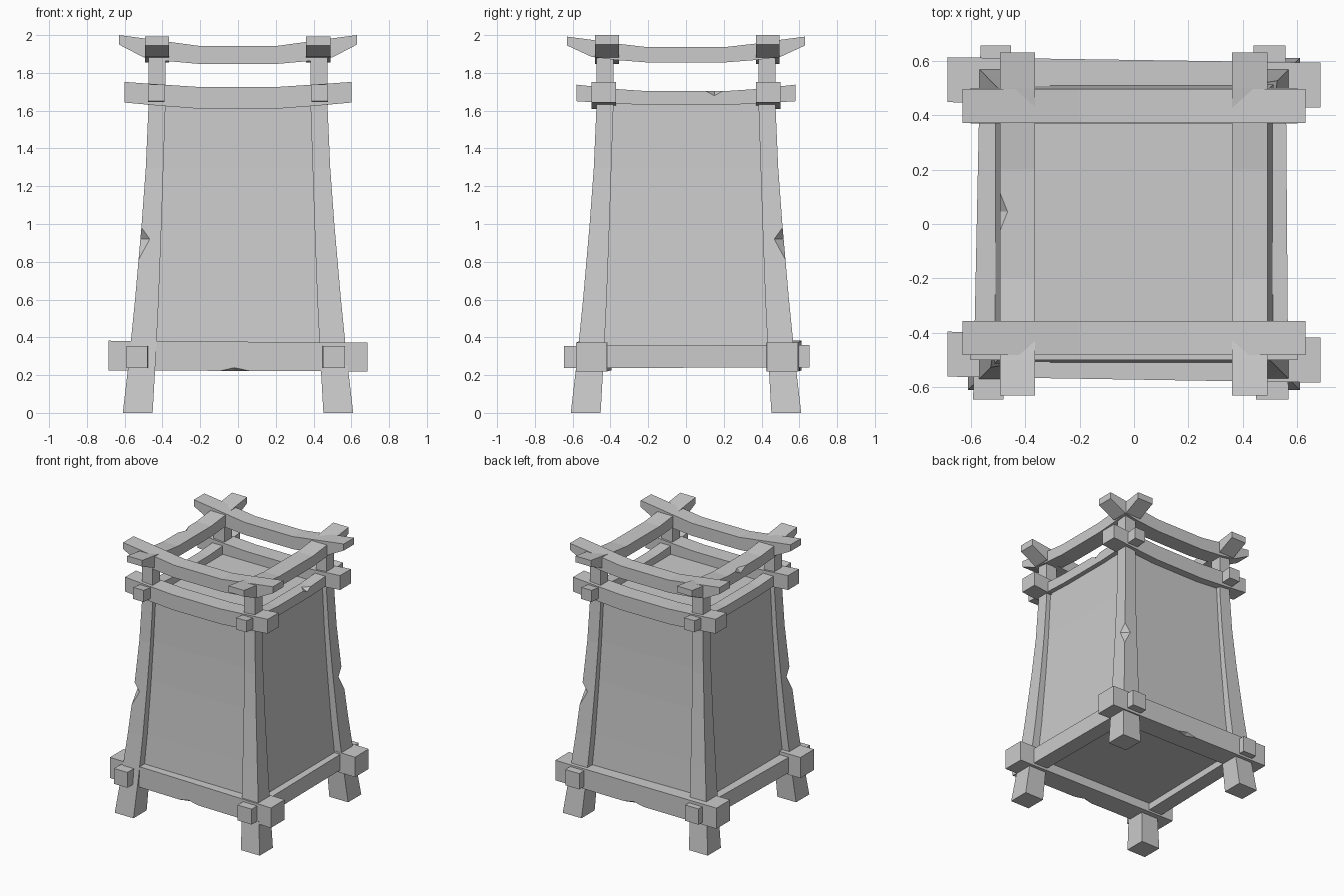
import bpy, bmesh
from math import radians
from mathutils import Vector, Euler

if "Cube" in bpy.data.objects:
    bpy.data.objects.remove(bpy.data.objects["Cube"])


def loft(name, sections):
    """Join four-cornered sections into one closed, flat-shaded solid."""
    bm = bmesh.new()
    rings = [[bm.verts.new(p) for p in s] for s in sections]
    for a, b in zip(rings, rings[1:]):
        for i in range(4):
            j = (i + 1) % 4
            bm.faces.new((a[i], a[j], b[j], b[i]))
    bm.faces.new(rings[0])
    bm.faces.new(rings[-1])
    bmesh.ops.recalc_face_normals(bm, faces=bm.faces)
    mesh = bpy.data.meshes.new(name)
    bm.to_mesh(mesh)
    bm.free()
    ob = bpy.data.objects.new(name, mesh)
    bpy.context.collection.objects.link(ob)
    return ob


def beam(name, axis, profile, width, c0, c1, shift=0.0):
    """Beam along x or y. profile: (t, bottom, top); its centre drifts from c0 to c1."""
    t0, t1 = profile[0][0], profile[-1][0]
    secs = []
    for t, lo, hi in profile:
        c = c0 + (c1 - c0) * (t - t0) / (t1 - t0)
        ring = [(c - width / 2, lo), (c + width / 2, lo), (c + width / 2, hi), (c - width / 2, hi)]
        secs.append([(t + shift, o, z) if axis == 'x' else (o, t + shift, z) for o, z in ring])
    return loft(name, secs)


def mirrored(half):
    """Mirror a half profile given from the tip to the middle."""
    return half + [(-t, lo, hi) for t, lo, hi in reversed(half)]


def chip(ob, loc, size, rot):
    """Cut a splintered nick out of a part with a hidden rotated box."""
    bm = bmesh.new()
    bmesh.ops.create_cube(bm, size=1)
    for v in bm.verts:
        v.co = Vector([a * b for a, b in zip(v.co, size)])
        v.co.rotate(Euler([radians(r) for r in rot]))
        v.co += Vector(loc)
    mesh = bpy.data.meshes.new("chip_cutter")
    bm.to_mesh(mesh)
    bm.free()
    cutter = bpy.data.objects.new("chip_cutter", mesh)
    bpy.context.collection.objects.link(cutter)
    mod = ob.modifiers.new("chip", 'BOOLEAN')
    mod.operation, mod.solver, mod.object = 'DIFFERENCE', 'EXACT', cutter
    bpy.context.view_layer.update()
    deps = bpy.context.evaluated_depsgraph_get()
    result = bpy.data.meshes.new_from_object(ob.evaluated_get(deps))
    ob.modifiers.clear()
    ob.data = result
    bpy.data.objects.remove(cutter)


def wedge(ob, tip, outward, along, depth, half):
    """V-shaped nick: apex at tip, opening outward, running across the third axis."""
    out, al = Vector(outward).normalized(), Vector(along).normalized()
    side = out.cross(al)
    tip = Vector(tip)
    k = 2.0
    tri = [tip, tip + out * depth * k + al * half * k, tip + out * depth * k - al * half * k]
    secs = [[p + side * s for p in (tri[0], tri[1], (tri[1] + tri[2]) / 2, tri[2])] for s in (-.3, .3)]
    cutter = loft("nick_cutter", secs)
    mod = ob.modifiers.new("nick", 'BOOLEAN')
    mod.operation, mod.solver, mod.object = 'DIFFERENCE', 'EXACT', cutter
    bpy.context.view_layer.update()
    deps = bpy.context.evaluated_depsgraph_get()
    result = bpy.data.meshes.new_from_object(ob.evaluated_get(deps))
    ob.modifiers.clear()
    ob.data = result
    bpy.data.objects.remove(cutter)


# Corner posts: flared square legs (height, outer edge, inner edge)
POST = [(0, .61, .452), (.3, .575, .435), (.6, .545, .42), (1.0, .51, .405),
        (1.3, .488, .395), (1.6, .475, .385), (1.9, .475, .385)]
posts = {}
for sx, nx in ((-1, "left"), (1, "right")):
    for sy, ny in ((-1, "front"), (1, "back")):
        secs = [[(sx * a, sy * b, z) for a, b in ((i, i), (o, i), (o, o), (i, o))] for z, o, i in POST]
        posts[sx, sy] = loft(f"{ny}_{nx}_post", secs)

# Nicks in the outer corners of two opposite posts
for s in (-1, 1):
    wedge(posts[s, s], (s * .492, s * .492, .92), (s, s, 0), (0, 0, 1), .038, .085)

# Closed panel body set back between the posts
BODY = [(.29, .515), (.6, .49), (1.0, .465), (1.3, .45), (1.65, .44)]
loft("panel_body", [[(-r, -r, z), (r, -r, z), (r, r, z), (-r, r, z)] for z, r in BODY])

# Lower frame
low_x = [(-.685, .225, .382), (.685, .22, .372)]
front = beam("front_lower_beam", 'x', low_x, .165, -.478, -.500)
back = beam("back_lower_beam", 'x', low_x, .165, .530, .510)
low_y = [(-.645, .238, .355), (.655, .24, .36)]
beam("left_lower_beam", 'y', low_y, .112, -.535, -.508)
beam("right_lower_beam", 'y', low_y, .118, .508, .498)

# Worn lower edges on the front and back beams
wedge(front, (-.02, -.575, .242), (0, -.7, -1), (1, 0, 0), .025, .14)
wedge(back, (.02, .605, .242), (0, .7, -1), (1, 0, 0), .025, .14)

# Upper frame, sagging slightly in the middle
up_x = mirrored([(-.6, 1.643, 1.752), (-.4, 1.625, 1.738), (-.2, 1.61, 1.725)])
up_y = mirrored([(-.58, 1.65, 1.738), (-.38, 1.638, 1.715), (-.2, 1.63, 1.703)])
beam("front_upper_beam", 'x', up_x, .13, -.435, -.435)
beam("back_upper_beam", 'x', up_x, .13, .435, .435)
beam("left_upper_beam", 'y', up_y, .088, -.432, -.432)
right = beam("right_upper_beam", 'y', up_y, .088, .432, .432)
wedge(right, (.475, .15, 1.68), (.5, 0, 1), (0, 1, 0), .024, .05)

# Top frame with upswept, undercut tips
top_x = mirrored([(-.63, 1.95, 2.0), (-.5, 1.882, 1.983), (-.37, 1.862, 1.965), (-.2, 1.847, 1.942)])
top_y = mirrored([(-.63, 1.945, 1.992), (-.5, 1.885, 1.975), (-.37, 1.868, 1.955), (-.2, 1.855, 1.936)])
beam("front_top_beam", 'x', top_x, .125, -.418, -.418)
beam("back_top_beam", 'x', top_x, .125, .433, .433)
left = beam("left_top_beam", 'y', top_y, .127, -.428, -.428)
beam("right_top_beam", 'y', top_y, .13, .425, .425)
wedge(left, (-.465, .045, 1.935), (-1, 0, .8), (0, 1, 0), .022, .07)
